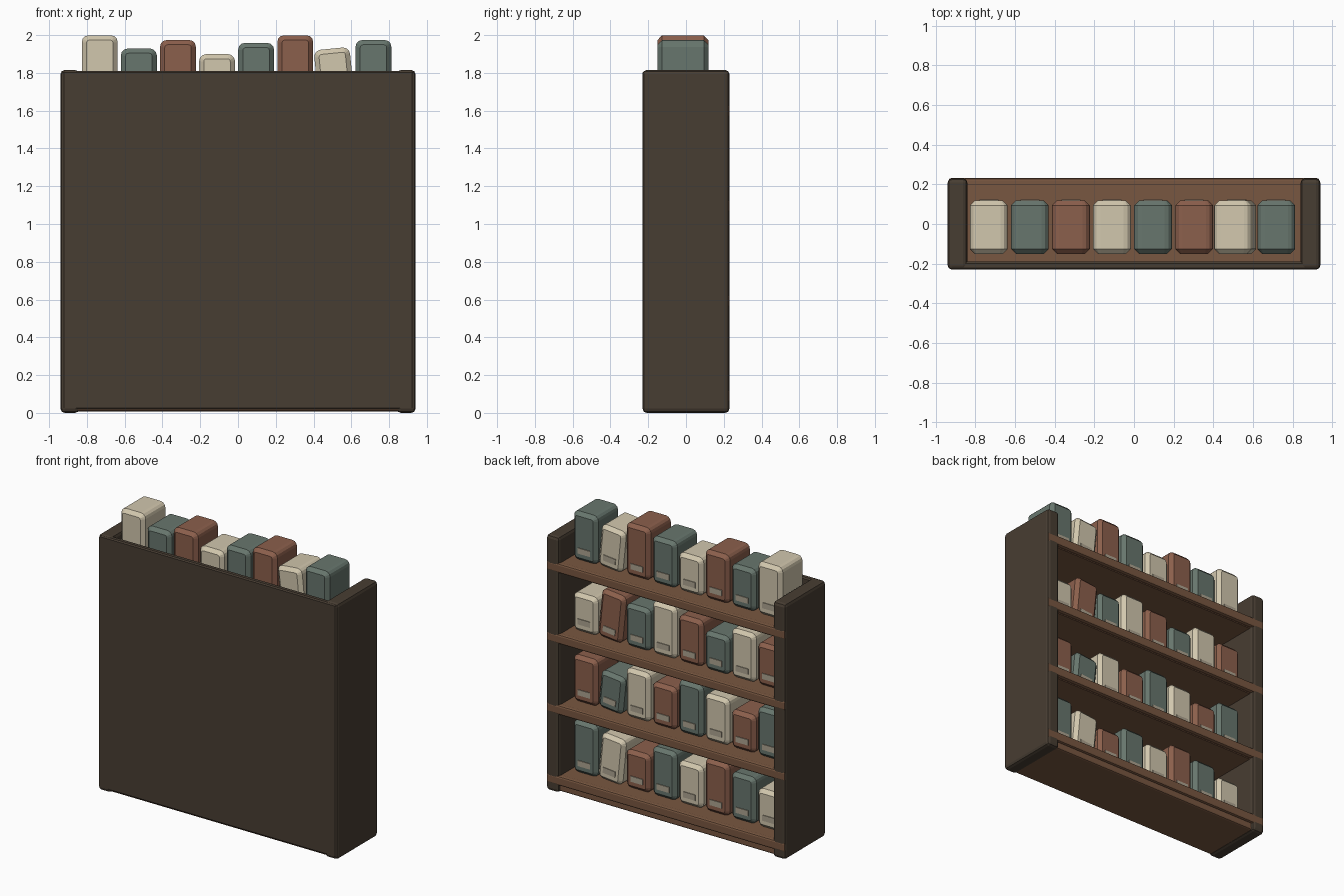
import bpy, bmesh, math
from mathutils import Matrix, Vector

if "Cube" in bpy.data.objects:
    bpy.data.objects.remove(bpy.data.objects["Cube"])


def material(name, rgb):
    m = bpy.data.materials.new(name)
    m.diffuse_color = (*rgb, 1)
    m.use_nodes = True
    m.node_tree.nodes["Principled BSDF"].inputs["Base Color"].default_value = m.diffuse_color
    return m


DARK = material("dark_wood", (0.064, 0.047, 0.032))
SHELF = material("shelf_wood", (0.190, 0.095, 0.052))
CREAM = material("cream_cover", (0.64, 0.57, 0.42))
GREEN = material("green_cover", (0.137, 0.182, 0.154))
RED = material("red_cover", (0.260, 0.115, 0.072))
LABEL = material("label_plate", (0.42, 0.37, 0.28))


def box(name, lo, hi, mat, bevel=0.0, segments=2, frame=Matrix(), round_y=0.0):
    """Bevelled box between two corners; round_y first rounds the edges running along y."""
    lo, hi = Vector(lo), Vector(hi)
    bpy.ops.mesh.primitive_cube_add(size=1)
    ob = bpy.context.object
    ob.name = name
    ob.data.transform(Matrix.Diagonal((*(hi - lo), 1)))
    ob.matrix_world = frame @ Matrix.Translation((lo + hi) / 2)
    ob.data.materials.append(mat)
    if round_y:
        bm = bmesh.new()
        bm.from_mesh(ob.data)
        along_y = [e for e in bm.edges
                   if abs(e.verts[0].co.y - e.verts[1].co.y) > 1e-4]
        bmesh.ops.bevel(bm, geom=along_y, offset=round_y, segments=3,
                        profile=0.5, affect='EDGES')
        bm.to_mesh(ob.data)
        bm.free()
    if bevel:
        b = ob.modifiers.new("soft_edges", 'BEVEL')
        b.width, b.segments = bevel, segments
        b.limit_method, b.angle_limit = 'ANGLE', math.radians(50)
    return ob


# carcass: two side panels, the closed panel on the -y side and the base board
for side, s in (("left", -1), ("right", 1)):
    xs = sorted((s * 0.84, s * 0.94))
    box(f"{side}_side_panel", (xs[0], -0.23, 0), (xs[1], 0.23, 1.815), DARK, 0.022)
box("back_panel", (-0.93, -0.23, 0.018), (0.93, -0.19, 1.81), DARK, 0.008, 1)
box("base_board", (-0.90, -0.222, 0.008), (0.90, 0.212, 0.07), SHELF, 0.012)

HEIGHTS = (0.37, 0.30, 0.345, 0.27, 0.33)
COVERS = (CREAM, GREEN, RED)

for row in range(4):
    # shelf board and the lip along its open edge
    top = 0.12 + 0.503 * row
    box(f"shelf_{row + 1}", (-0.86, -0.20, top - 0.07), (0.86, 0.21, top), SHELF, 0.01, 1)
    box(f"shelf_lip_{row + 1}", (-0.935, 0.19, top - 0.065), (0.935, 0.231, top + 0.002),
        SHELF, 0.012)
    # books, the seventh one leaning, each with a label plate on its spine
    for i in range(8):
        h = HEIGHTS[(i + 3 - row) % 5]
        lean = -0.10 if i == 6 else 0.0
        frame = (Matrix.Translation((-0.732 + 0.207 * i, -0.016, top + h / 2))
                 @ Matrix.Rotation(lean, 4, 'Y'))
        tag = f"{row + 1}_{i + 1}"
        box(f"book_{tag}", (-0.095, -0.135, -h / 2), (0.095, 0.135, h / 2),
            COVERS[(i + row) % 3], 0.025, 1, frame, 0.036)
        z = -h / 2 + 0.075
        box(f"book_label_{tag}", (-0.048, 0.125, z - 0.02), (0.048, 0.140, z + 0.02),
            LABEL, 0, 1, frame)
